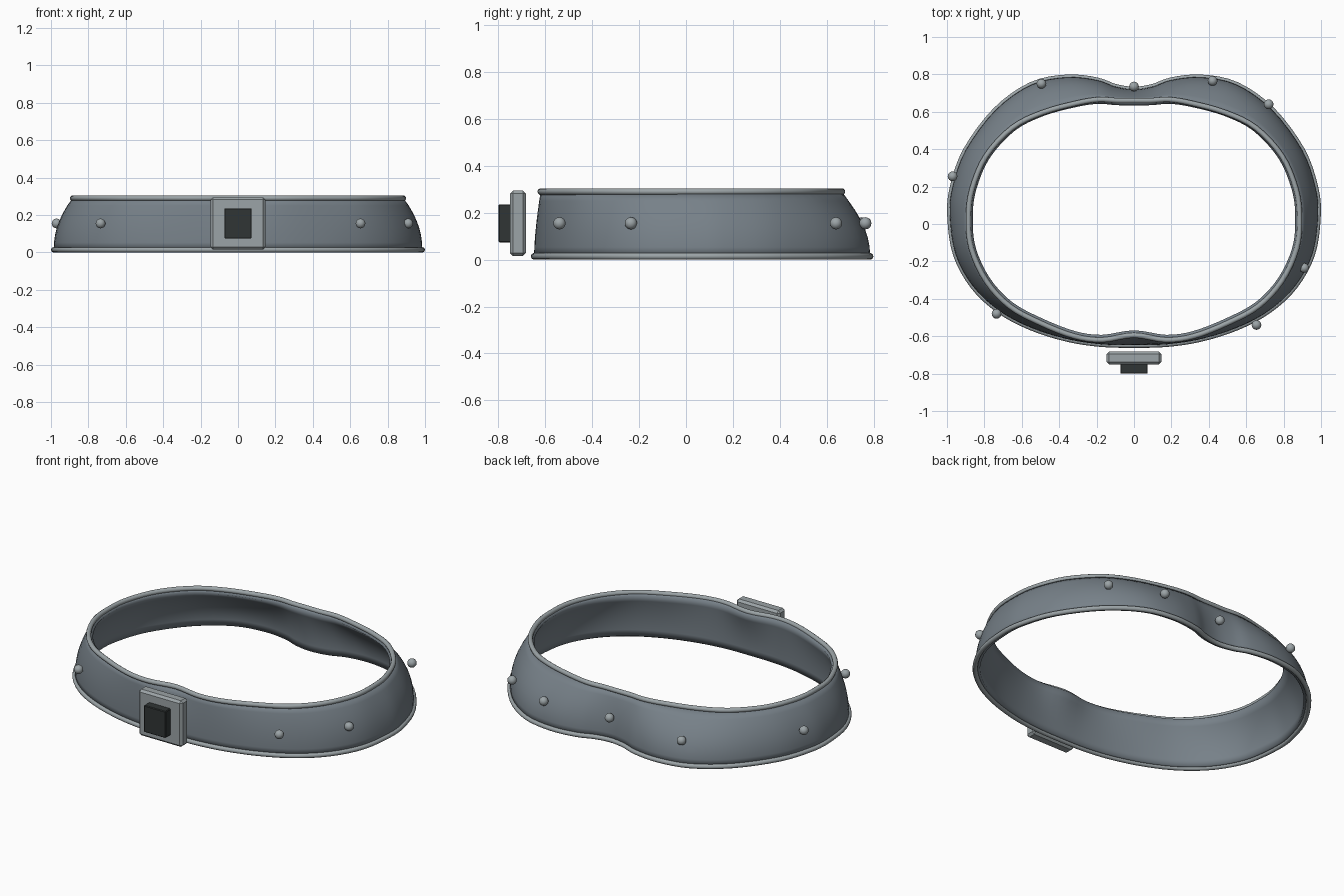
import bpy, bmesh, math
from mathutils import Vector

if "Cube" in bpy.data.objects:
    bpy.data.objects.remove(bpy.data.objects["Cube"])


def material(name, rgb):
    m = bpy.data.materials.new(name)
    m.diffuse_color = (*rgb, 1)
    m.use_nodes = True
    m.node_tree.nodes["Principled BSDF"].inputs["Base Color"].default_value = m.diffuse_color
    return m


LEATHER = material("slate_grey", (0.185, 0.22, 0.25))
TRIM = material("light_steel", (0.33, 0.37, 0.385))
DARK = material("near_black", (0.03, 0.036, 0.036))

# Half outlines of the belt, from the middle of the back to the middle of the front
BOTTOM = [(0, .72), (.1, .735), (.2, .77), (.36, .785), (.55, .745), (.74, .61), (.9, .395), (.97, .2),
          (.985, .05), (.955, -.16), (.86, -.335), (.72, -.465), (.55, -.555), (.36, -.615), (.18, -.643), (0, -.648)]
TOP = [(0, .66), (.09, .66), (.19, .665), (.31, .645), (.49, .595), (.65, .515), (.79, .365), (.865, .19),
       (.885, .04), (.87, -.13), (.79, -.305), (.665, -.44), (.5, -.53), (.32, -.6), (.17, -.62), (0, -.595)]
Z0, Z1 = 0.014, 0.29


def smooth_loop(half, steps=4):
    """Mirror a half outline and run a closed smooth curve through it."""
    pts = [Vector(p) for p in half] + [Vector((-x, y)) for x, y in half[-2:0:-1]]
    n, out = len(pts), []
    for i in range(n):
        a, b, c, d = (pts[(i + k) % n] for k in (-1, 0, 1, 2))
        for s in range(steps):
            t = s / steps
            out.append(0.5 * (2 * b + (c - a) * t + (2 * a - 5 * b + 4 * c - d) * t**2
                              + (3 * b - a - 3 * c + d) * t**3))
    return out


def finish(name, bm, mat, smooth=True):
    me = bpy.data.meshes.new(name)
    bm.to_mesh(me)
    bm.free()
    me.materials.append(mat)
    ob = bpy.data.objects.new(name, me)
    bpy.context.collection.objects.link(ob)
    if smooth:
        bpy.context.view_layer.objects.active = ob
        ob.select_set(True)
        bpy.ops.object.shade_smooth_by_angle(angle=math.radians(40))
        ob.select_set(False)
    return ob


def skin(bm, rings, close=False):
    """Join a list of closed vertex rings with quads."""
    n = len(rings[0])
    for a, b in zip(rings, rings[1:] + rings[:1] if close else rings[1:]):
        for i in range(n):
            j = (i + 1) % n
            bm.faces.new((a[i], b[i], b[j], a[j]))


bottom, top = smooth_loop(BOTTOM), smooth_loop(TOP)

# Belt band: flares outwards towards the bottom, with a thin wall
bm = bmesh.new()
rings = []
for k in range(8):
    t = k / 7
    rings.append([bm.verts.new((*b.lerp(u, t**2.1), Z0 + (Z1 - Z0) * t)) for b, u in zip(bottom, top)])
skin(bm, rings)
band = finish("belt_band", bm, LEATHER)
wall = band.modifiers.new("wall", 'SOLIDIFY')
wall.thickness, wall.offset = 0.028, -1


# Rolled piping along both edges
def piping(name, loop, z, r=0.014, sides=10):
    bm = bmesh.new()
    n = len(loop)
    rings = []
    for k in range(sides):
        a = math.tau * k / sides
        ring = []
        for i, p in enumerate(loop):
            d = loop[(i + 1) % n] - loop[i - 1]
            out = Vector((-d.y, d.x)).normalized()
            ring.append(bm.verts.new((*(p + out * r * math.cos(a)), z + r * math.sin(a))))
        rings.append(ring)
    skin(bm, rings, close=True)
    bmesh.ops.recalc_face_normals(bm, faces=bm.faces)
    finish(name, bm, TRIM)


piping("bottom_piping", bottom, Z0)
piping("top_piping", top, Z1)

# Round studs
for i, (x, y) in enumerate([(-.97, .255), (-.495, .75), (0, .735), (.42, .765), (.72, .64),
                            (.91, -.235), (.655, -.54), (-.735, -.48)]):
    bm = bmesh.new()
    bmesh.ops.create_uvsphere(bm, u_segments=16, v_segments=10, radius=0.026)
    bmesh.ops.translate(bm, verts=bm.verts, vec=(x, y, 0.155))
    finish(f"stud_{i + 1}", bm, TRIM)


# Buckle plate and its dark centre block
def block(name, size, centre, bevel, mat):
    bm = bmesh.new()
    bmesh.ops.create_cube(bm, size=1)
    bmesh.ops.scale(bm, verts=bm.verts, vec=size)
    bmesh.ops.translate(bm, verts=bm.verts, vec=centre)
    bmesh.ops.bevel(bm, geom=bm.edges[:], offset=bevel, segments=1, affect='EDGES')
    finish(name, bm, mat, smooth=False)


block("buckle_plate", (.292, .068, .28), (0, -.717, .155), .013, TRIM)
block("buckle_centre", (.146, .07, .162), (0, -.765, .155), .004, DARK)
